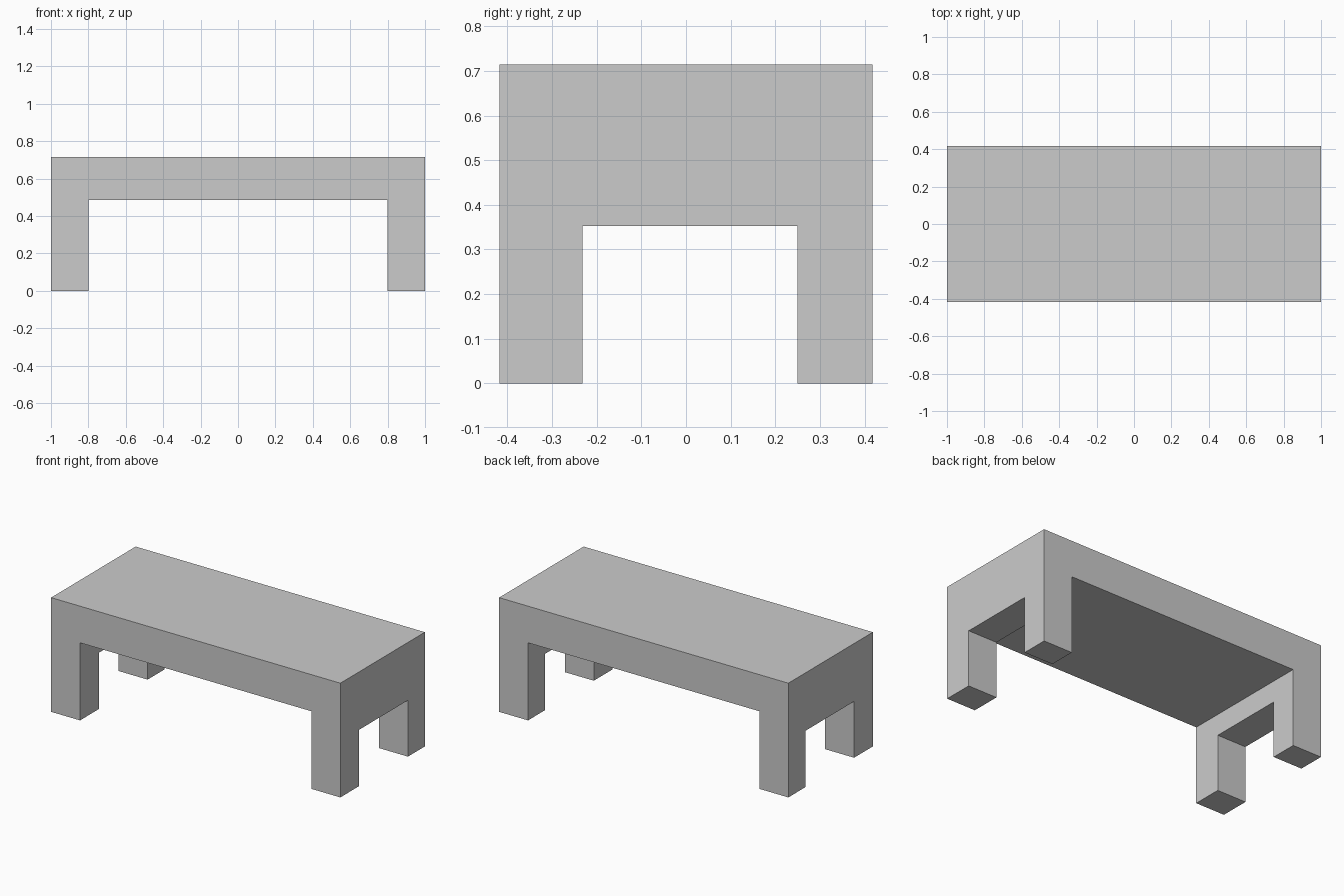
import bpy

if "Cube" in bpy.data.objects:
    bpy.data.objects.remove(bpy.data.objects["Cube"])


def box(name, lo, hi):
    """Axis-aligned box between two corners."""
    centre = [(a + b) / 2 for a, b in zip(lo, hi)]
    bpy.ops.mesh.primitive_cube_add(size=1, location=centre)
    obj = bpy.context.object
    obj.name = name
    obj.scale = [b - a for a, b in zip(lo, hi)]
    bpy.ops.object.transform_apply(location=True, rotation=False, scale=True)
    return obj


def carve(target, cutter):
    """Subtract the cutter from the target and remove it."""
    mod = target.modifiers.new("cut", 'BOOLEAN')
    mod.operation = 'DIFFERENCE'
    mod.solver = 'EXACT'
    mod.object = cutter
    bpy.context.view_layer.objects.active = target
    bpy.ops.object.modifier_apply(modifier=mod.name)
    bpy.data.objects.remove(cutter, do_unlink=True)


# Solid bench block
bench = box("bench", (-1, -0.4175, 0), (1, 0.4175, 0.714))

# Wide opening between the two ends, running front to back
carve(bench, box("long_opening", (-0.8, -1, -0.2), (0.8, 1, 0.485)))

# Slightly off-centre opening between the legs of each end
carve(bench, box("end_opening", (-1.5, -0.232, -0.2), (1.5, 0.25, 0.352)))
